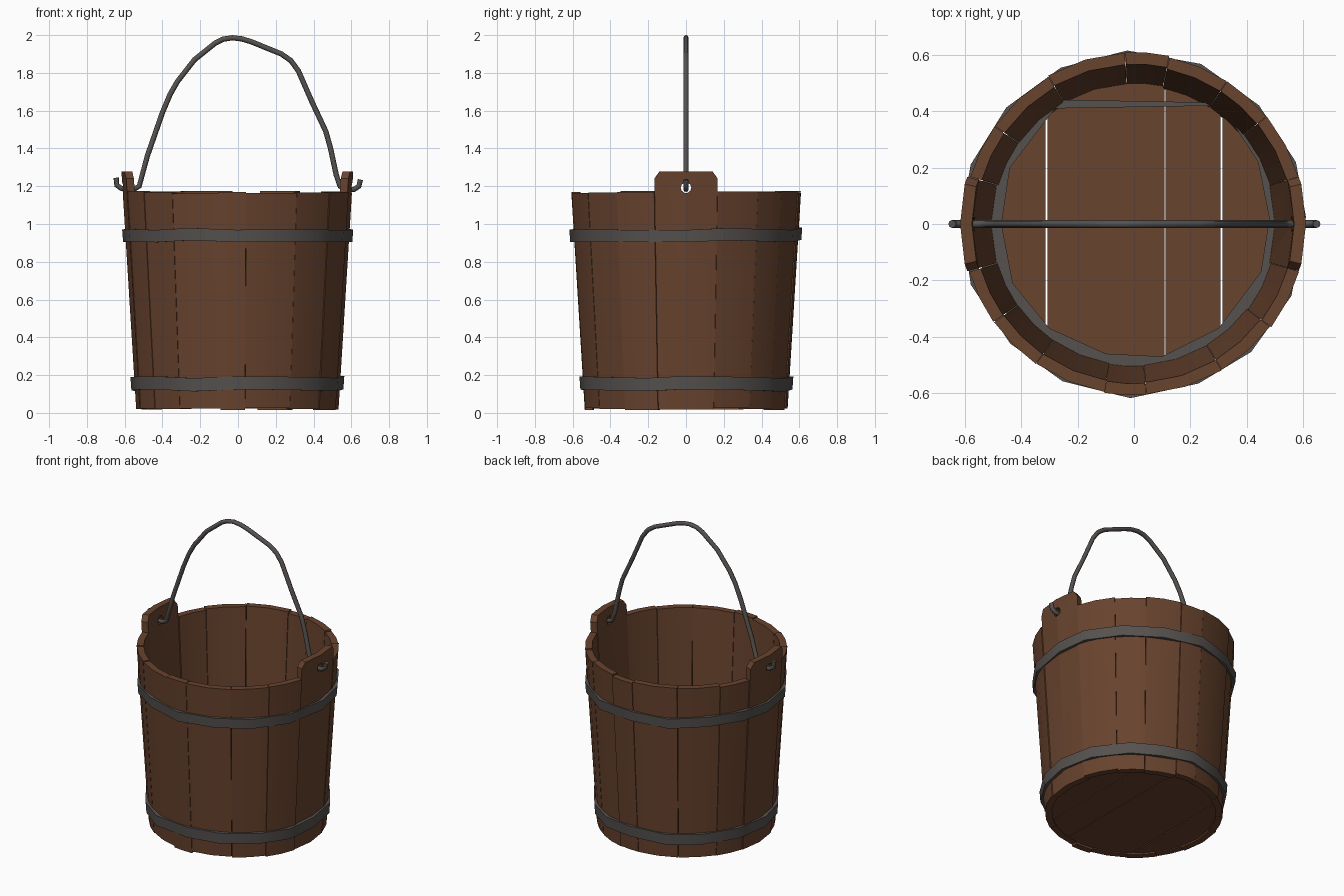
import bpy, bmesh, math, random
from math import cos, sin, radians, pi

if "Cube" in bpy.data.objects:
    bpy.data.objects.remove(bpy.data.objects["Cube"])

random.seed(4)


def material(name, rgb):
    m = bpy.data.materials.new(name)
    m.diffuse_color = (*rgb, 1)
    m.use_nodes = True
    m.node_tree.nodes["Principled BSDF"].inputs["Base Color"].default_value = m.diffuse_color
    return m


WOOD = material("brown_wood", (0.138, 0.056, 0.027))
IRON = material("dark_iron", (0.092, 0.083, 0.078))


def loft(name, sections, mat, closed=False, smooth=35):
    """Join equal-length rings of points; cap the ends or close into a loop."""
    bm = bmesh.new()
    rings = [[bm.verts.new(p) for p in s] for s in sections]
    n = len(rings[0])
    pairs = list(zip(rings, rings[1:])) + ([(rings[-1], rings[0])] if closed else [])
    for a, b in pairs:
        for i in range(n):
            j = (i + 1) % n
            bm.faces.new((a[i], a[j], b[j], b[i]))
    if not closed:
        bm.faces.new(rings[0])
        bm.faces.new(rings[-1])
    bmesh.ops.recalc_face_normals(bm, faces=bm.faces)
    me = bpy.data.meshes.new(name)
    bm.to_mesh(me)
    bm.free()
    me.materials.append(mat)
    ob = bpy.data.objects.new(name, me)
    bpy.context.collection.objects.link(ob)
    if smooth:
        bpy.ops.object.select_all(action='DESELECT')
        ob.select_set(True)
        bpy.context.view_layer.objects.active = ob
        bpy.ops.object.shade_smooth_by_angle(angle=radians(smooth))
    return ob


WALL = 0.042


def outer_radius(z):
    return 0.533 + 0.062 * z


def pol(r, a, z):
    return (r * cos(a), r * sin(a), z)


# Staves: thin, uneven widths; the two on the x axis rise into pierced ears
seams = [-16, 16, 39, 57, 78, 93, 120, 145, 164, 196, 215, 235, 260, 274, 301, 323, 344]
ears = []
for k, (d0, d1) in enumerate(zip(seams, seams[1:])):
    ear = k in (0, 8)
    gap = random.uniform(0.0, 0.2)
    a0, a1 = radians(d0 + gap), radians(d1 - gap)
    mid, half = (a0 + a1) / 2, (a1 - a0) / 2
    off = random.uniform(-0.003, 0.006)
    bottom = random.uniform(0.012, 0.026)
    top = random.uniform(1.162, 1.176)
    levels = [(bottom, 1), (1.24, 1), (1.277, 0.84)] if ear else [(bottom, 1), (top, 1)]
    sections = []
    for z, s in levels:
        angs = [mid - half * s, mid, mid + half * s]
        r = outer_radius(z) + off
        sections.append([pol(r, a, z) for a in angs] +
                        [pol(r - WALL, a, z) for a in reversed(angs)])
    ob = loft("ear_stave" if ear else "stave", sections, WOOD)
    if ear:
        ears.append(ob)

# Handle holes through the ears
bpy.ops.mesh.primitive_cylinder_add(vertices=10, radius=0.028, depth=1.6,
                                    location=(0, 0, 1.192), rotation=(0, pi / 2, 0))
cutter = bpy.context.object
cutter.name = "hole_cutter"
cutter.hide_render = True
cutter.hide_set(True)
cutter.data.materials.append(WOOD)
for ob in ears:
    mod = ob.modifiers.new("hole", 'BOOLEAN')
    mod.operation = 'DIFFERENCE'
    mod.solver = 'EXACT'
    mod.object = cutter


# Iron hoops, slightly wavy
def hoop(name, z0, z1, r0, r1, inner):
    secs = []
    for i in range(16):
        a = 2 * pi * i / 16 + random.uniform(-0.05, 0.05)
        dz, dr = random.uniform(-0.007, 0.007), random.uniform(-0.003, 0.005)
        secs.append([pol(r0 + dr, a, z0 + dz), pol(r1 + dr, a, z1 + dz),
                     pol(inner + dr, a, z1 + dz), pol(inner + dr, a, z0 + dz)])
    loft(name, secs, IRON, closed=True)


hoop("upper_hoop", 0.91, 0.975, 0.608, 0.613, 0.575)
hoop("lower_hoop", 0.118, 0.188, 0.560, 0.565, 0.52)

# Uneven inner side of the lower hoop, showing inside the wall
inner = [(0.48, 0.02), (0.44, 0.22), (0.31, 0.42), (-0.28, 0.41), (-0.44, 0.2), (-0.47, 0.0),
         (-0.43, -0.21), (-0.3, -0.37), (-0.1, -0.46), (0.1, -0.47), (0.3, -0.37), (0.45, -0.17)]
secs = []
for x, y in inner:
    a = math.atan2(y, x)
    secs.append([(x, y, 0.12), (x, y, 0.185), pol(0.535, a, 0.185), pol(0.535, a, 0.12)])
loft("inner_hoop", secs, IRON, closed=True, smooth=0)

# Floor planks: strips of a disc running along y
R = 0.503
edges = [-0.499, -0.31, -0.10, 0.11, 0.31, 0.499]
gaps = [0, 0.004, 0, 0.0015, 0.004, 0]
for i in range(5):
    x0, x1 = edges[i] + gaps[i], edges[i + 1] - gaps[i + 1]
    xs = [x0 + (x1 - x0) * t / 4 for t in range(5)]
    outline = [(x, -math.sqrt(R * R - x * x)) for x in xs]
    outline += [(x, -y) for x, y in reversed(outline)]
    loft("floor_plank", [[(x, y, z) for x, y in outline] for z in (0.03, 0.072)],
         WOOD, smooth=0)

# Bail handle: bent rod hooked through both ears
path = [(-0.645, 1.245), (-0.642, 1.205), (-0.615, 1.187), (-0.55, 1.185), (-0.523, 1.2),
        (-0.48, 1.36), (-0.40, 1.59), (-0.36, 1.685), (-0.32, 1.755), (-0.23, 1.87),
        (-0.12, 1.958), (-0.08, 1.978), (-0.03, 1.986), (0.02, 1.98), (0.07, 1.965),
        (0.23, 1.9), (0.28, 1.865), (0.32, 1.81), (0.39, 1.65), (0.465, 1.49),
        (0.49, 1.4), (0.52, 1.26), (0.54, 1.2), (0.57, 1.185), (0.615, 1.183),
        (0.64, 1.2), (0.648, 1.235)]
cu = bpy.data.curves.new("handle", 'CURVE')
cu.dimensions = '3D'
cu.bevel_depth = 0.014
cu.bevel_resolution = 2
cu.use_fill_caps = True
sp = cu.splines.new('POLY')
sp.points.add(len(path) - 1)
for p, (x, z) in zip(sp.points, path):
    p.co = (x, 0, z, 1)
cu.materials.append(IRON)
handle = bpy.data.objects.new("handle", cu)
bpy.context.collection.objects.link(handle)
bpy.ops.object.select_all(action='DESELECT')
handle.select_set(True)
bpy.context.view_layer.objects.active = handle
bpy.ops.object.convert(target='MESH')
bpy.ops.object.shade_smooth_by_angle(angle=radians(50))
